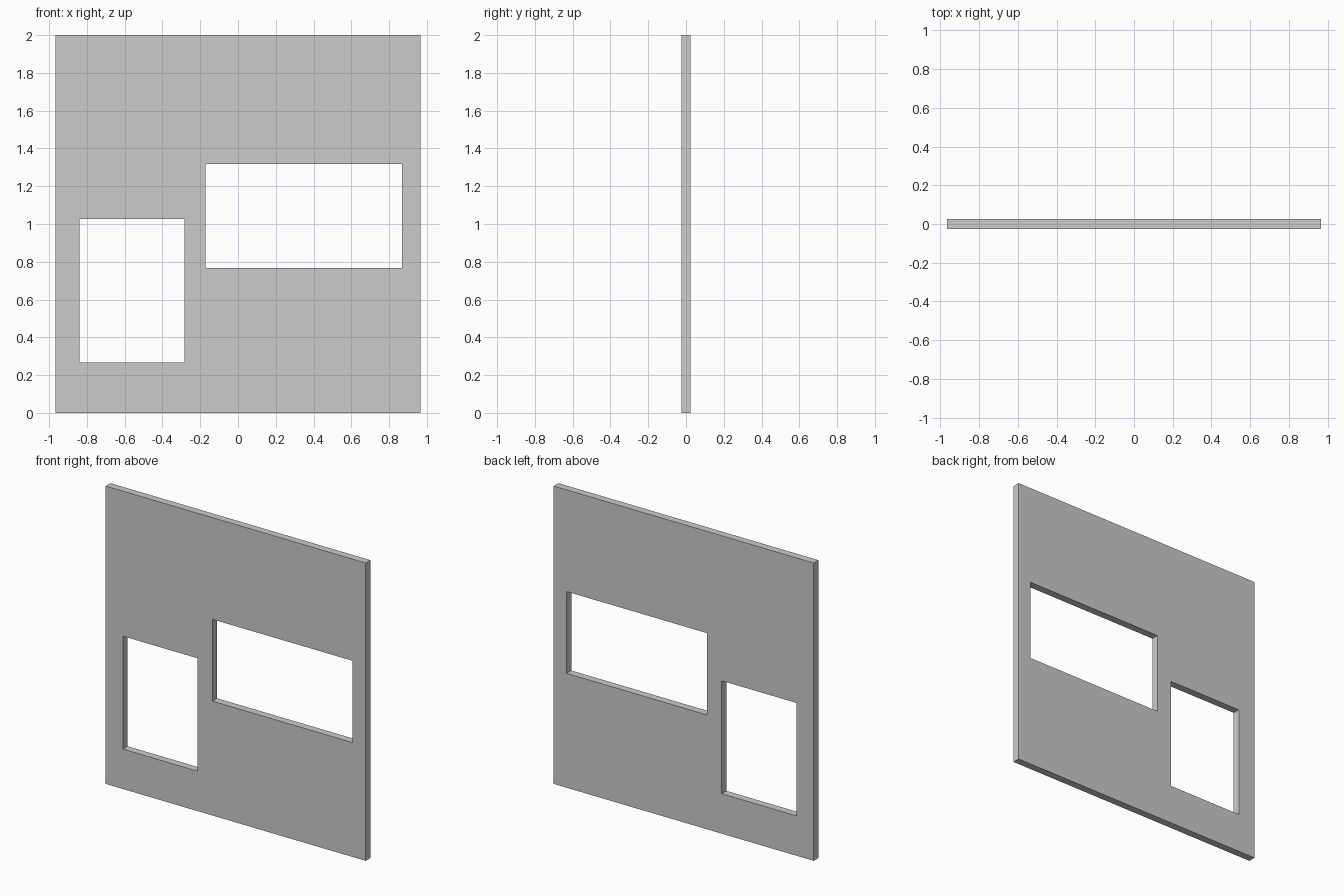
import bpy

if "Cube" in bpy.data.objects:
    bpy.data.objects.remove(bpy.data.objects["Cube"])

THICK = 0.05


def box(name, x0, x1, z0, z1, depth):
    """Axis-aligned box centred on y = 0."""
    bpy.ops.mesh.primitive_cube_add(size=1, location=((x0 + x1) / 2, 0, (z0 + z1) / 2))
    ob = bpy.context.object
    ob.name = name
    ob.scale = (x1 - x0, depth, z1 - z0)
    bpy.ops.object.transform_apply(location=True, rotation=False, scale=True)
    return ob


# Wall panel
panel = box("wall_panel", -0.966, 0.966, 0, 2, THICK)

# Window openings: x0, x1, z0, z1
openings = {
    "tall_opening": (-0.838, -0.283, 0.268, 1.026),
    "wide_opening": (-0.172, 0.869, 0.768, 1.317),
}
for name, rect in openings.items():
    cutter = box(name, *rect, THICK * 4)
    cutter.hide_render = True
    mod = panel.modifiers.new(name, 'BOOLEAN')
    mod.operation = 'DIFFERENCE'
    mod.solver = 'EXACT'
    mod.object = cutter
    bpy.context.view_layer.objects.active = panel
    bpy.ops.object.modifier_apply(modifier=mod.name)
    bpy.data.objects.remove(cutter)
